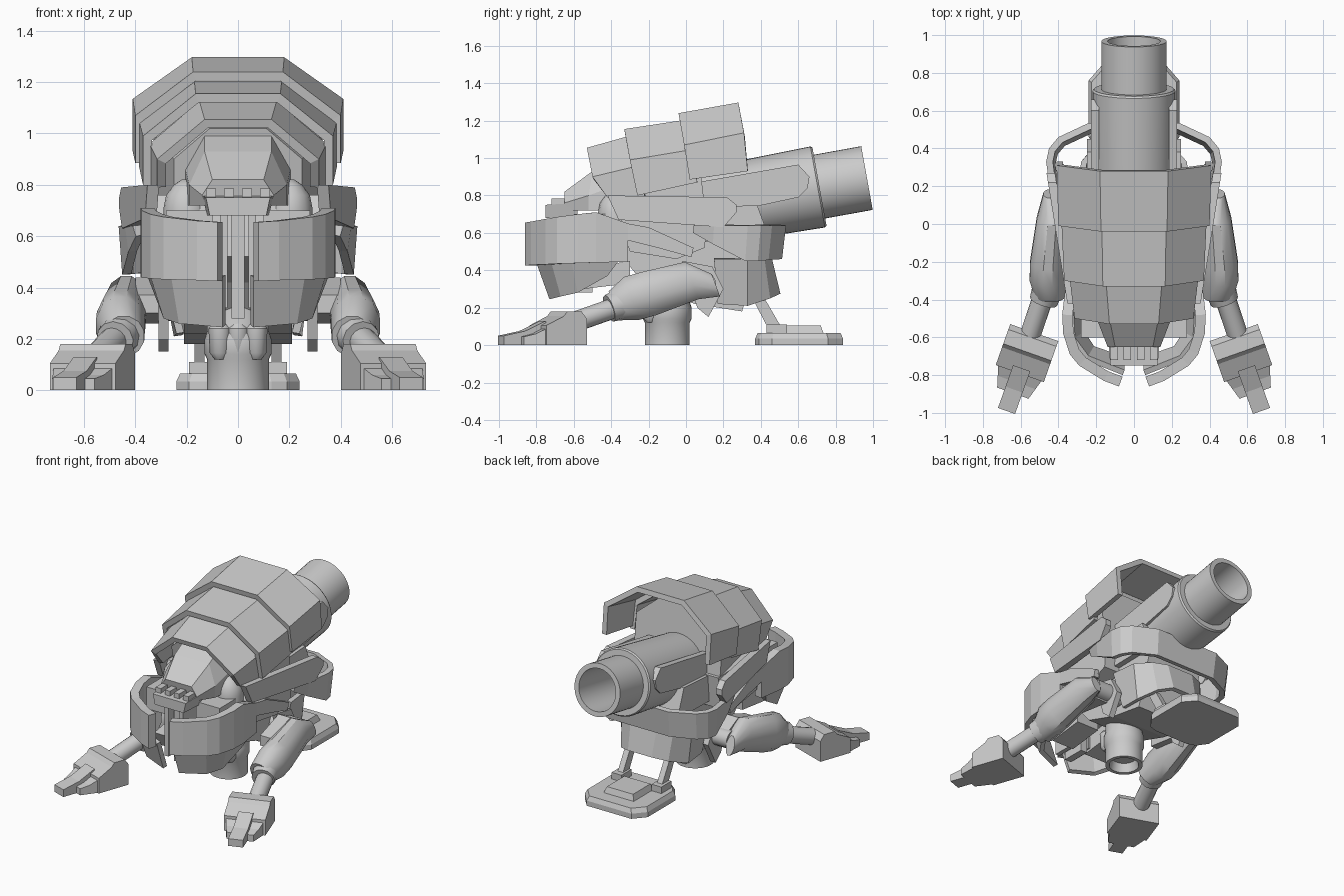
import bpy, bmesh, math
from mathutils import Matrix, Vector

if "Cube" in bpy.data.objects:
    bpy.data.objects.remove(bpy.data.objects["Cube"])


def finish(name, verts, faces, mirror=False, thick=0, smooth=0, recalc=True):
    me = bpy.data.meshes.new(name)
    me.from_pydata([tuple(v) for v in verts], [], faces)
    if recalc:
        bm = bmesh.new()
        bm.from_mesh(me)
        bmesh.ops.recalc_face_normals(bm, faces=bm.faces)
        bm.to_mesh(me)
        bm.free()
    ob = bpy.data.objects.new(name, me)
    bpy.context.collection.objects.link(ob)
    if smooth:
        bpy.ops.object.select_all(action='DESELECT')
        ob.select_set(True)
        bpy.context.view_layer.objects.active = ob
        bpy.ops.object.shade_smooth_by_angle(angle=math.radians(smooth))
    if thick:
        m = ob.modifiers.new("Thickness", 'SOLIDIFY')
        m.thickness, m.offset, m.use_even_offset = thick, -1, True
    if mirror:
        ob.modifiers.new("Mirror", 'MIRROR')
    return ob


def loft(name, rings, closed=True, cap=True, **kw):
    n = len(rings[0])
    faces = []
    for k in range(len(rings) - 1):
        for i in range(n if closed else n - 1):
            j = (i + 1) % n
            faces.append((k*n + i, k*n + j, k*n + n + j, k*n + n + i))
    if closed and cap:
        faces += [tuple(range(n))[::-1], tuple(range((len(rings) - 1)*n, len(rings)*n))]
    return finish(name, [p for r in rings for p in r], faces, recalc=closed, **kw)


def prism(name, profile, x0, x1, mat=Matrix(), shear=0, **kw):
    """Extrude a (y, z) profile between x0 and x1."""
    return loft(name, [[mat @ Vector((x + shear*y, y, z)) for y, z in profile] for x in (x0, x1)], **kw)


def box(name, x0, x1, y0, y1, z0, z1, **kw):
    return prism(name, [(y0, z0), (y1, z0), (y1, z1), (y0, z1)], x0, x1, **kw)


def lathe(name, start, direction, profile, n=32, **kw):
    """Revolve (distance, radius) pairs about an axis."""
    q = Vector(direction).to_track_quat('Z', 'Y')
    rings = [[Vector(start) + q @ Vector((r*math.cos(2*math.pi*i/n), r*math.sin(2*math.pi*i/n), d))
              for i in range(n)] for d, r in profile]
    return loft(name, rings, smooth=35, **kw)


def rod(name, a, b, r, n=16, **kw):
    d = Vector(b) - Vector(a)
    return lathe(name, a, d, [(0, r), (d.length, r)], n, **kw)


def arch(w, t, top, mid, bot):
    """Six-point armour arch; top, mid and bot are (y, z)."""
    half = [(w, *bot), (w, *mid), (t, *top)]
    return [(-x, y, z) for x, y, z in half] + half[::-1]


# overlapping back armour
shells = [
    ("rear_shell", arch(.40, .175, (-.04, 1.24), (-.01, 1.07), (.02, .885)),
     arch(.41, .18, (.28, 1.297), (.31, 1.135), (.33, .93))),
    ("middle_shell", arch(.37, .165, (-.33, 1.155), (-.30, .99), (-.26, .80)),
     arch(.385, .17, (0, 1.205), (.03, 1.045), (.06, .87))),
    ("front_shell", arch(.315, .13, (-.53, 1.055), (-.50, .90), (-.42, .79)),
     arch(.345, .15, (-.28, 1.125), (-.25, .96), (-.22, .79)))]
for name, a, b in shells:
    loft(name, [a, b], closed=False, thick=.035)
# core filling the shells
loft("shell_core", [arch(.25, .11, (-.40, 1.02), (-.37, .90), (-.33, .72)),
                    arch(.33, .15, (.04, 1.15), (.07, 1.0), (.10, .74))])

# cannon
axis = Vector((0, 1, .18)).normalized()
lathe("cannon", (0, -.3, .665), axis,
      [(0, .15), (.05, .2), (1.02, .22), (1.03, .212), (1.03, .173), (1.288, .173),
       (1.288, .14), (.85, .14)], 40)
prism("cannon_side_plate", [(0, .86), (.6, .965), (.66, .9), (.65, .84), (.6, .79), (0, .66)],
      .185, .228, mirror=True)
prism("cannon_cradle", [(-.1, .55), (.45, .56), (.38, .75), (-.1, .72)], -.25, .25)

# head and jaw
loft("head", [[(-.21, -.3, .72), (-.21, -.3, .88), (-.13, -.32, 1.03), (.13, -.32, 1.03), (.21, -.3, .88), (.21, -.3, .72)],
              [(-.19, -.52, .72), (-.19, -.52, .80), (-.13, -.5, .93), (.13, -.5, .93), (.19, -.52, .80), (.19, -.52, .72)],
              [(-.12, -.63, .72), (-.14, -.65, .76), (-.10, -.65, .82), (.10, -.65, .82), (.14, -.65, .76), (.12, -.63, .72)]])
loft("snout", [[(-.11, -.75, .68), (.11, -.75, .68), (.125, -.75, .75), (-.125, -.75, .75)],
               [(-.12, -.58, .68), (.12, -.58, .68), (.14, -.58, .76), (-.14, -.58, .76)]])
for x in (-.105, -.035, .035, .105):
    box("snout_tooth", x - .02, x + .02, -.72, -.64, .74, .785)
lathe("cheek", (.2, -.38, .64), (0, 0, 1), [(0, .09), (.07, .09), (.12, .08), (.16, .05), (.18, .02)], 16, mirror=True)

# front collar guard and its lower skirt
collar = [(.08, -.86), (.16, -.83), (.29, -.75), (.34, -.69), (.375, -.58), (.38, -.48), (.36, -.31)]
tops = [.655, .66, .675, .685, .7, .71, .65]
loft("front_collar", [[(x, y, .425 + .02*i/6) for i, (x, y) in enumerate(collar)],
                      [(x, y, z) for (x, y), z in zip(collar, tops)]], closed=False, thick=.055, mirror=True)
loft("front_skirt", [[(.06, -.73, .245), (.23, -.67, .26), (.29, -.58, .28), (.32, -.42, .37)],
                     [(.06, -.80, .44), (.26, -.72, .44), (.34, -.61, .44), (.355, -.36, .45)]],
     closed=False, thick=.03, mirror=True)
box("neck_rail", .04, .07, -.70, -.5, .32, .70, mirror=True)
box("neck_post", -.025, .025, -.66, -.5, .28, .70)
box("collar_bracket", .1, .28, -.6, -.35, .55, .70, mirror=True)
prism("lower_vent", [(-.6, .4), (-.55, .3), (-.3, .33), (-.3, .45)], .05, .22, mirror=True)

# side plates
prism("side_plate", [(-.42, .80), (.22, .79), (.27, .75), (.27, .71), (.2, .63), (-.36, .67)],
      .375, .42, shear=.16, mirror=True)

# rear collar passing beneath the cannon
half = [(.41, .04), (.44, .15), (.465, .33), (.45, .40), (.40, .46), (.24, .535)]
path = half + [(-x, y) for x, y in half[::-1]]
zlow = [.60, .54, .45, .45, .455, .46]
loft("rear_collar", [[(x*.97, y*.96, z) for (x, y), z in zip(path, zlow + zlow[::-1])],
                     [(x, y, .64) for x, y in path]], closed=False, thick=.035)
top = [(.30, .15, .46), (.28, .33, .46), (.2, .42, .46), (.1, .46, .46)]
low = [(.24, .17, .22), (.25, .33, .21), (.18, .45, .25), (.09, .505, .275)]
full = lambda h: h + [(-x, y, z) for x, y, z in h[::-1]]
loft("rear_skirt", [full(low), full(top)], closed=False, thick=.03)

# body, hips and side braces
prism("hull", [(-.48, .52), (-.3, .42), (-.2, .3), (.05, .22), (.3, .18), (.36, .4), (.43, .6), (.1, .68), (-.45, .72)],
      -.21, .21)
prism("shoulder_block", [(-.35, .66), (-.3, .5), (-.05, .46), (.1, .52), (.12, .74), (-.3, .76)], .2, .33, mirror=True)
prism("hip_brace", [(-.31, .65), (-.2, .63), (.04, .52), (.03, .47), (-.15, .52), (-.31, .56)], .32, .36, mirror=True)
prism("hip_fin", [(-.02, .45), (.14, .42), (.2, .3), (.12, .15), (.06, .2)], .27, .31, mirror=True)
rod("hip_axle", (-.42, .10, .33), (.42, .10, .33), .06)
prism("hip_cover", [(.12, .38), (.0, .44), (-.2, .37), (-.2, .3), (.1, .26)], .31, .40, mirror=True)

# front legs
rings = []
for c, w, h in [((.45, .16, .32), .03, .06), ((.435, .03, .345), .08, .10), ((.455, -.2, .275), .095, .115),
                ((.458, -.29, .25), .095, .115), ((.445, -.385, .21), .08, .078)]:
    angs = [2*math.pi*(i + .5)/12 for i in range(12)]
    rings.append([(c[0] + 1.03*w*math.cos(a), c[1] - .38*h*math.sin(a), c[2] + 1.03*h*math.sin(a)) for a in angs])
loft("thigh", rings, mirror=True, smooth=35)
rod("shin", (.445, -.28, .235), (.56, -.62, .115), .055, mirror=True)
lathe("knee_cuff", (.452, -.33, .225), (.115, -.34, -.12), [(0, .085), (.09, .075)], 12, mirror=True)

# front feet, splayed outwards
foot = Matrix.Translation((.528, -.575, 0)) @ Matrix.Rotation(math.radians(19.5), 4, 'Z')
prism("ankle", [(0, 0), (0, .14), (-.03, .18), (-.11, .18), (-.13, .155), (-.23, .105), (-.23, 0)],
      -.135, .135, foot, mirror=True)
prism("middle_toe", [(-.2, 0), (-.2, .13), (-.32, .075), (-.44, .05), (-.44, 0)], -.048, .048, foot, mirror=True)
for s in (-1, 1):
    prism("side_toe", [(-.2, 0), (-.2, .10), (-.28, .06), (-.34, .045), (-.34, 0)], s*.09, s*.19, foot,
          shear=s*.3, mirror=True)

# central support post
lathe("support_post", (0, -.1, .0), (0, 0, 1),
      [(.06, .08), (0, .095), (0, .12), (.12, .12), (.14, .13), (.2, .13), (.23, .12), (.4, .12)])
for x in (-.07, 0, .07):
    lathe("post_knuckle", (x, -.19, .12), (0, 0, 1), [(0, .02), (.025, .04), (.12, .045), (.14, .03)], 12)

# rear foot pad
outline = [(.13, .37), (.19, .39), (.24, .46), (.24, .76), (.17, .84)]
outline = outline + [(-x, y) for x, y in outline[::-1]]
loft("rear_pad", [[(x*s, .6 + (y - .6)*s, z) for x, y in outline] for s, z in ((1, 0), (1, .035), (.94, .065))])
loft("pad_block", [[(-w, a, z), (w, a, z), (w, b, z), (-w, b, z)]
                   for w, a, b, z in ((.12, .5, .74, .05), (.1, .53, .72, .105))])
prism("rear_strut", [(.35, .26), (.42, .25), (.53, .06), (.46, .05)], .13, .17, mirror=True)
box("strut_socket", .115, .19, .43, .54, .05, .11, mirror=True)
